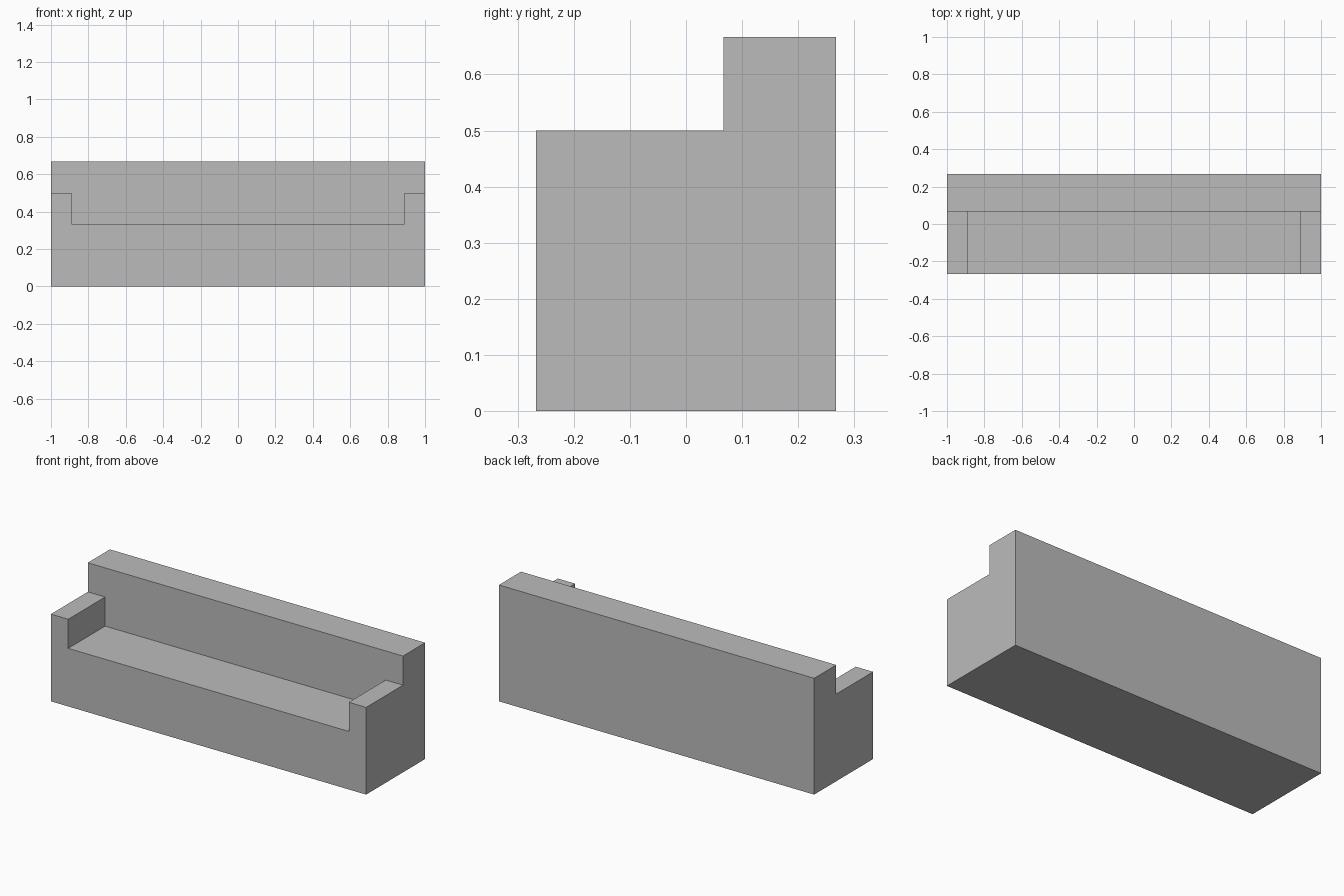
import bpy
from mathutils import Vector

if "Cube" in bpy.data.objects:
    bpy.data.objects.remove(bpy.data.objects["Cube"], do_unlink=True)

# Main dimensions
HALF_W, HALF_D, HEIGHT = 1.0, 0.267, 0.667
ARM_INNER, ARM_TOP = 0.89, 0.5
SEAT_TOP, BACK_FRONT = 0.333, 0.067
MARGIN = 0.2


def box(name, low, high):
    """Add a box spanning two opposite corners."""
    low, high = Vector(low), Vector(high)
    bpy.ops.mesh.primitive_cube_add(size=1, location=(low + high) / 2)
    ob = bpy.context.object
    ob.name = name
    ob.scale = high - low
    bpy.ops.object.transform_apply(location=True, rotation=False, scale=True)
    return ob


def cut(target, cutter):
    """Subtract the cutter from the target and remove it."""
    cutter.hide_render = True
    mod = target.modifiers.new("Cut", "BOOLEAN")
    mod.operation = "DIFFERENCE"
    mod.solver = "EXACT"
    mod.object = cutter
    bpy.context.view_layer.objects.active = target
    bpy.ops.object.modifier_apply(modifier=mod.name)
    bpy.data.objects.remove(cutter, do_unlink=True)


# Solid block for the whole bench
bench = box("bench", (-HALF_W, -HALF_D, 0), (HALF_W, HALF_D, HEIGHT))

# Step in front of the backrest, down to the top of the arms
cut(bench, box("arm_cutter", (-HALF_W - MARGIN, -HALF_D - MARGIN, ARM_TOP),
               (HALF_W + MARGIN, BACK_FRONT, HEIGHT + MARGIN)))

# Seat recess between the arms
cut(bench, box("seat_cutter", (-ARM_INNER, -HALF_D - MARGIN, SEAT_TOP),
               (ARM_INNER, BACK_FRONT, ARM_TOP + MARGIN)))

# Single plain grey
grey = bpy.data.materials.new("plain_grey")
grey.use_nodes = True
colour = (0.5, 0.5, 0.5, 1)
grey.diffuse_color = colour
grey.node_tree.nodes["Principled BSDF"].inputs["Base Color"].default_value = colour
bench.data.materials.clear()
bench.data.materials.append(grey)
for face in bench.data.polygons:
    face.material_index = 0
    face.use_smooth = False
